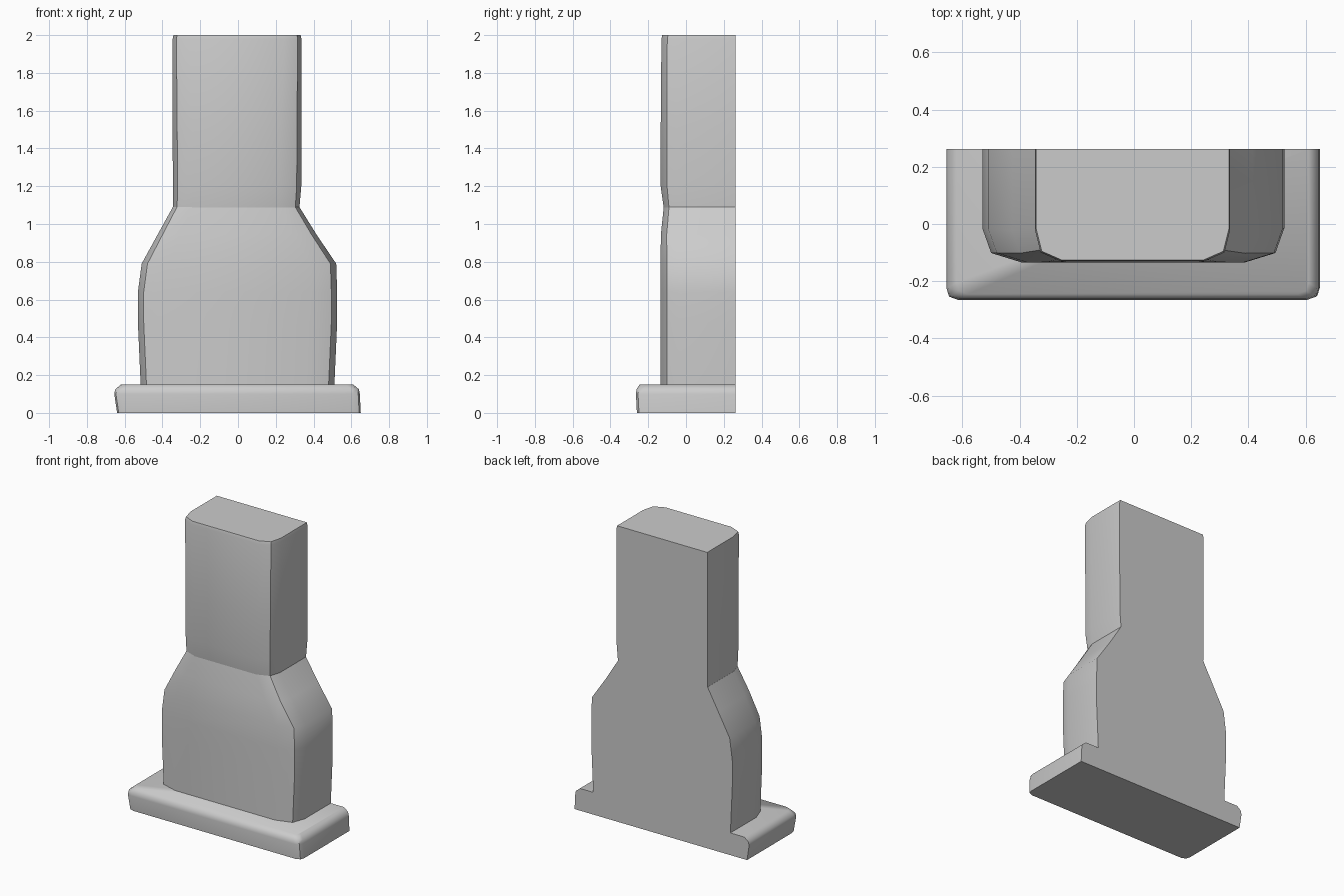
import bpy
import bmesh
import math

cube = bpy.data.objects.get("Cube")
if cube:
    bpy.data.objects.remove(cube, do_unlink=True)

BACK = 0.262

plaster = bpy.data.materials.new("grey plaster")
plaster.use_nodes = True
colour = (0.6, 0.6, 0.6, 1)
plaster.diffuse_color = colour
plaster.node_tree.nodes["Principled BSDF"].inputs["Base Color"].default_value = colour


def ring(bm, left, right, front, z, cut_x, cut_y):
    """Plan outline with a flat back and two softened front corners."""
    def corner(x, side):
        return [(x, front + cut_y),
                (x - side * cut_x * 0.22, front + cut_y * 0.28),
                (x - side * cut_x, front)]
    outline = [(left, BACK)] + corner(left, -1) + corner(right, 1)[::-1] + [(right, BACK)]
    return [bm.verts.new((x, y, z)) for x, y in outline]


def loft(name, sections, angle):
    """Skin a stack of outlines and close both ends."""
    bm = bmesh.new()
    rings = [ring(bm, *s) for s in sections]
    for low, high in zip(rings, rings[1:]):
        for i in range(len(low)):
            j = (i + 1) % len(low)
            bm.faces.new((low[i], low[j], high[j], high[i]))
    bm.faces.new(rings[0][::-1])
    bm.faces.new(rings[-1])
    bmesh.ops.recalc_face_normals(bm, faces=bm.faces)
    mesh = bpy.data.meshes.new(name)
    bm.to_mesh(mesh)
    bm.free()
    mesh.materials.append(plaster)
    obj = bpy.data.objects.new(name, mesh)
    bpy.context.collection.objects.link(obj)
    bpy.ops.object.select_all(action="DESELECT")
    obj.select_set(True)
    bpy.context.view_layer.objects.active = obj
    bpy.ops.object.shade_smooth_by_angle(angle=math.radians(angle))


# Sections: left, right, front, height, corner width, corner depth
loft("hearth_slab", [
    (-0.64, 0.65, -0.26, 0, 0.04, 0.04),
    (-0.655, 0.645, -0.265, 0.1, 0.04, 0.04),
    (-0.65, 0.64, -0.262, 0.125, 0.04, 0.04),
    (-0.62, 0.61, -0.245, 0.15, 0.04, 0.04),
], 50)

loft("chimney_breast", [
    (-0.515, 0.51, -0.135, 0.14, 0.14, 0.12),
    (-0.53, 0.525, -0.135, 0.48, 0.14, 0.12),
    (-0.53, 0.525, -0.135, 0.64, 0.14, 0.12),
    (-0.51, 0.52, -0.135, 0.79, 0.14, 0.12),
    (-0.425, 0.415, -0.133, 0.945, 0.12, 0.11),
    (-0.345, 0.325, -0.118, 1.09, 0.1, 0.1),
], 50)

loft("chimney_flue", [
    (-0.344, 0.325, -0.118, 1.085, 0.1, 0.1),
    (-0.345, 0.335, -0.134, 1.2, 0.11, 0.12),
    (-0.346, 0.336, -0.134, 1.5, 0.11, 0.12),
    (-0.346, 0.336, -0.13, 1.98, 0.09, 0.11),
    (-0.342, 0.332, -0.126, 2.0, 0.09, 0.11),
], 50)
